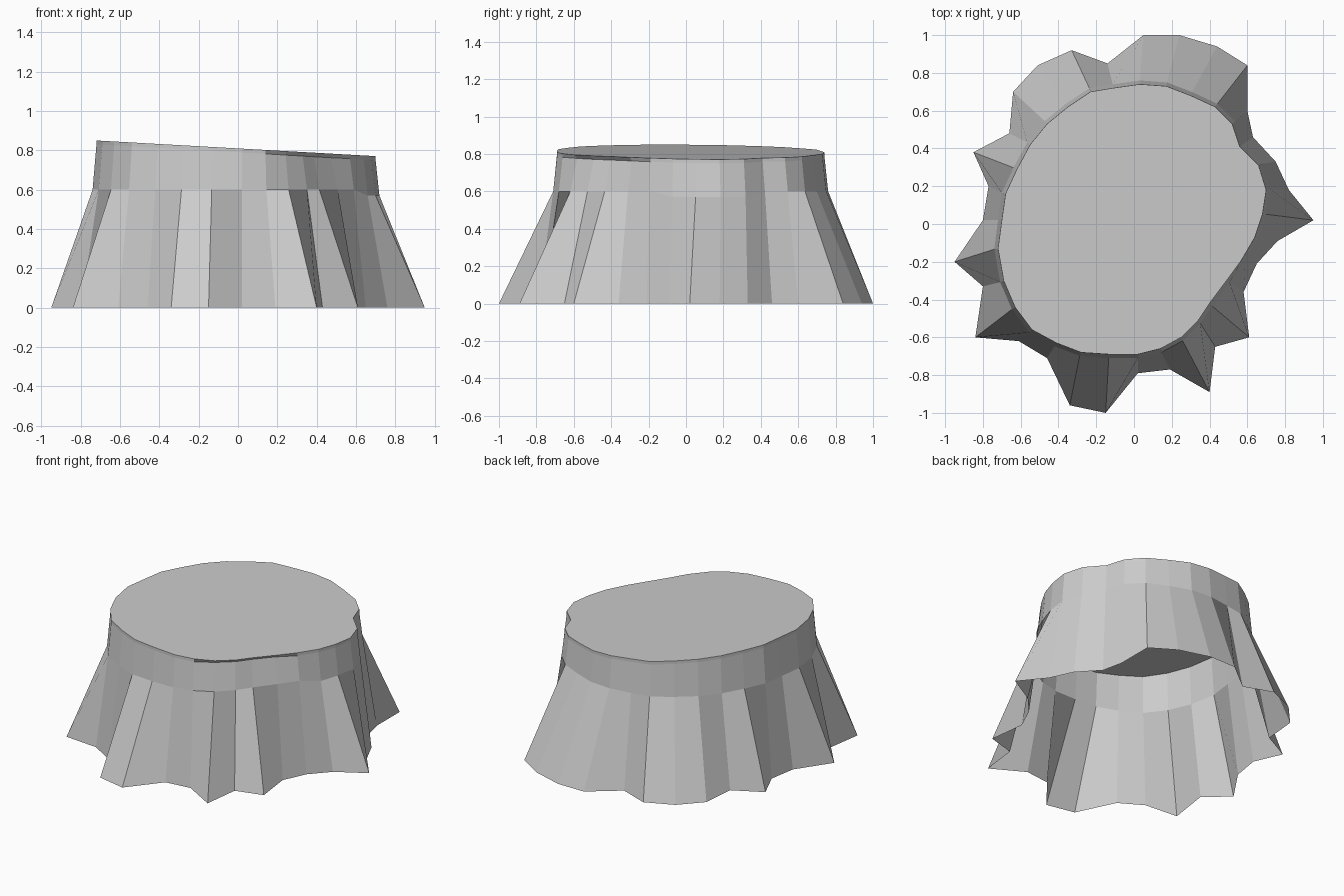
import bpy
import bmesh
from mathutils import Vector

cube = bpy.data.objects.get("Cube")
if cube:
    bpy.data.objects.remove(cube, do_unlink=True)

# One plain material for the whole garment
GREY = (0.6, 0.6, 0.6, 1.0)
cloth = bpy.data.materials.new("grey_cloth")
cloth.use_nodes = True
cloth.diffuse_color = GREY
cloth.node_tree.nodes["Principled BSDF"].inputs["Base Color"].default_value = GREY

# Outlines in hundredths, clockwise from the back: pleated hem and waist rim
HEM = [(5, 100), (24, 100), (44, 94), (60, 84), (60, 60), (63, 46), (75, 33), (82, 18),
       (95, 2), (76, -9), (65, -21), (58, -36), (61, -60), (43, -65), (40, -89), (19, -77),
       (2, -79), (-15, -100), (-34, -96), (-46, -71), (-61, -62), (-84, -60), (-80, -33), (-95, -20),
       (-80, 2), (-77, 20), (-85, 38), (-66, 48), (-64, 70), (-51, 84), (-33, 92), (-14, 85)]
RIM = [(3, 74), (17, 73), (30, 68), (43, 62), (52, 53), (56, 41), (66, 31), (70, 18),
       (68, 5), (64, -7), (57, -19), (49, -30), (40, -42), (34, -51), (25, -60), (14, -66),
       (2, -69), (-13, -69), (-28, -68), (-41, -63), (-54, -56), (-63, -44), (-69, -30), (-72, -13),
       (-70, 2), (-68, 16), (-62, 29), (-55, 42), (-46, 53), (-35, 62), (-23, 70), (-11, 72)]


def ring(outline, height, grow=0.0):
    """Place an outline at a height rule, pushed outward by grow."""
    points = []
    for x, y in outline:
        p = Vector((x, y, 0)) / 100
        p += p.normalized() * grow
        p.z = height(p)
        points.append(p)
    return points


def make_part(name, rings, capped=False):
    """Skin a stack of rings, lowest first; optionally close the last one."""
    bm = bmesh.new()
    loops = [[bm.verts.new(p) for p in r] for r in rings]
    for low, high in zip(loops, loops[1:]):
        for i in range(len(low)):
            j = (i + 1) % len(low)
            bm.faces.new((low[j], low[i], high[i], high[j]))
    if capped:
        bm.faces.new(loops[-1][::-1])
    mesh = bpy.data.meshes.new(name)
    bm.to_mesh(mesh)
    bm.free()
    mesh.materials.append(cloth)
    part = bpy.data.objects.new(name, mesh)
    bpy.context.collection.objects.link(part)
    return part


def waist_height(p):
    return 0.57 if p.x > 0.6 else 0.6


def rim_height(p):
    return 0.81 - 0.056 * p.x


hem = ring(HEM, lambda p: 0.0)
waist = ring(RIM, waist_height, 0.02)
rim = ring(RIM, rim_height)

# The band tucks in just under the rim along its flattened side
neck = [p.copy() for p in rim]
for p in neck:
    tuck = 0.02 if p.x > 0.2 and -0.62 < p.y < -0.25 else 0.0
    p -= Vector((p.x, p.y, 0)).normalized() * tuck
    p.z -= 0.02

make_part("pleated_skirt", [hem, waist])
make_part("waistband", [waist, neck, rim])
make_part("waist_cap", [rim], capped=True)
